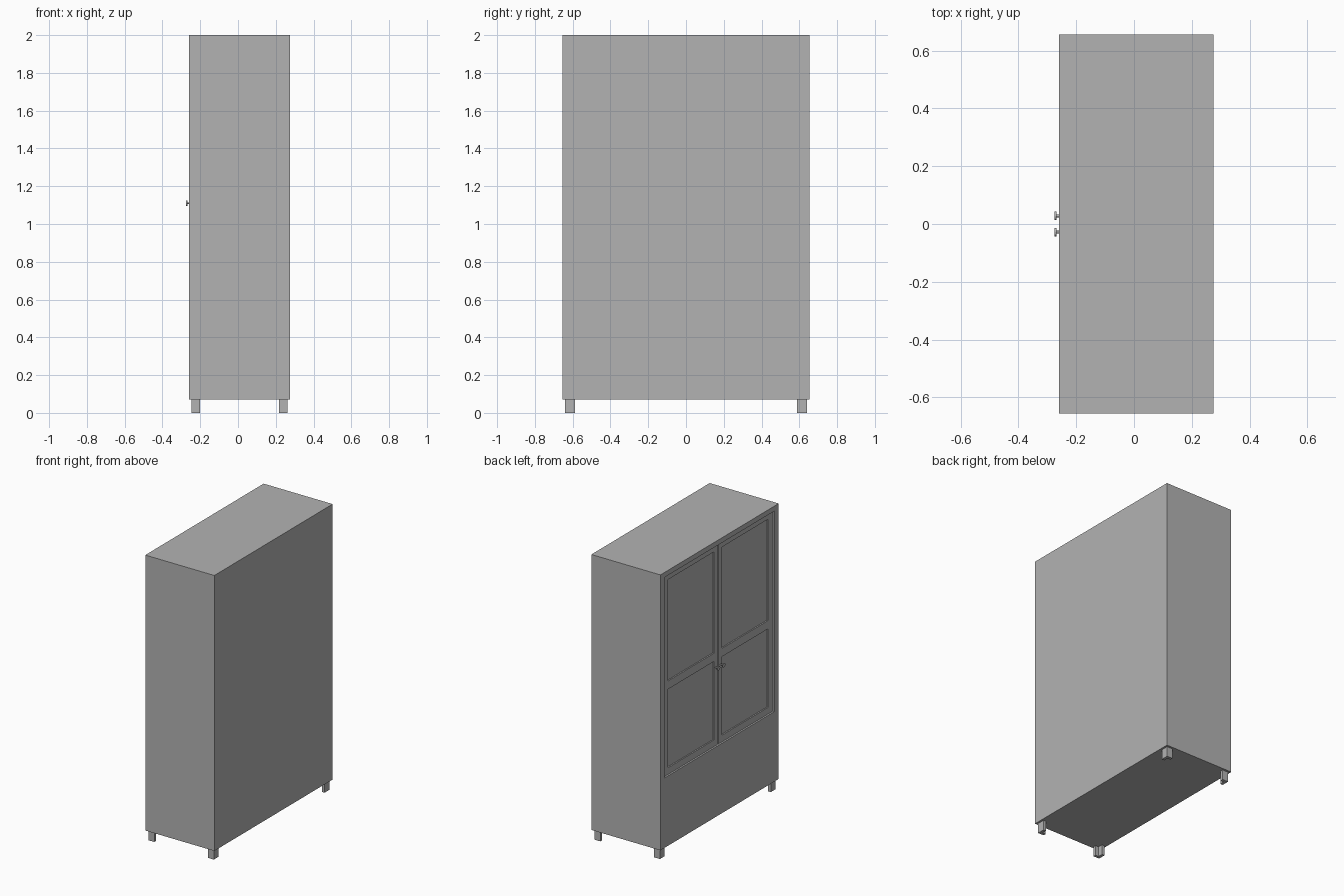
import bpy
import bmesh
from mathutils import Matrix, Vector

default = bpy.data.objects.get("Cube")
if default:
    bpy.data.objects.remove(default, do_unlink=True)

GREY = (0.45, 0.45, 0.45, 1.0)
grey = bpy.data.materials.new("plain grey")
grey.diffuse_color = GREY
grey.use_nodes = True
grey.node_tree.nodes["Principled BSDF"].inputs["Base Color"].default_value = GREY


def finish(name, bm):
    mesh = bpy.data.meshes.new(name)
    bm.to_mesh(mesh)
    bm.free()
    mesh.materials.append(grey)
    obj = bpy.data.objects.new(name, mesh)
    bpy.context.collection.objects.link(obj)
    return obj


def box(name, x, y, z):
    """Box spanning the given (low, high) ranges."""
    bm = bmesh.new()
    bmesh.ops.create_cube(bm, size=1)
    for v in bm.verts:
        v.co = Vector([(min(r), max(r))[c > 0] for r, c in zip((x, y, z), v.co)])
    return finish(name, bm)


def cut(obj, x, y, z):
    """Carve a box-shaped recess and discard the cutter."""
    cutter = box("recess_cutter", x, y, z)
    cutter.hide_render = True
    mod = obj.modifiers.new("recess", "BOOLEAN")
    mod.operation, mod.solver, mod.object = "DIFFERENCE", "EXACT", cutter
    bpy.context.view_layer.objects.active = obj
    bpy.ops.object.modifier_apply(modifier=mod.name)
    bpy.data.objects.remove(cutter, do_unlink=True)


def leg(name, sx, sy):
    """Angle-section foot with its outer corner toward the cabinet corner."""
    w, d, t, h = 0.045, 0.053, 0.02, 0.07
    profile = [(0, 0), (w, 0), (w, t), (t, t), (t, d), (0, d)]
    corner = Vector((0.0075 + sx * 0.2535, sy * 0.64, 0))
    bm = bmesh.new()
    face = bm.faces.new([bm.verts.new(corner + Vector((-sx * a, -sy * b, 0))) for a, b in profile])
    top = bmesh.ops.extrude_face_region(bm, geom=[face])["geom"]
    bmesh.ops.translate(bm, vec=(0, 0, h), verts=[g for g in top if isinstance(g, bmesh.types.BMVert)])
    bmesh.ops.recalc_face_normals(bm, faces=bm.faces)
    return finish(name, bm)


def disc(bm, x0, x1, y, z, radius):
    """Round bar running along x."""
    place = Matrix.Translation(((x0 + x1) / 2, y, z)) @ Matrix.Rotation(1.5708, 4, "Y")
    bmesh.ops.create_cone(bm, cap_ends=True, segments=16, radius1=radius, radius2=radius,
                          depth=x1 - x0, matrix=place)


# Cabinet body with a shallow door opening on the -x side
FRONT, BACK = -0.26, 0.275
body = box("cabinet_body", (FRONT, BACK), (-0.655, 0.655), (0.07, 2.0))
cut(body, (FRONT - 0.1, -0.235), (-0.607, 0.607), (0.56, 1.965))

for side, label in ((1, "far"), (-1, "near")):
    # Door with an upper and a lower sunken panel
    door = box(label + "_door", (-0.248, -0.235), (side * 0.004, side * 0.607), (0.56, 1.965))
    for low, high in ((0.607, 1.157), (1.215, 1.925)):
        cut(door, (FRONT - 0.1, -0.239), (side * 0.045, side * 0.555), (low, high))

    # Knob: thin stem with a flat round head
    bm = bmesh.new()
    disc(bm, -0.27, -0.247, side * 0.028, 1.11, 0.005)
    disc(bm, -0.275, -0.268, side * 0.028, 1.11, 0.015)
    finish(label + "_knob", bm)

    # Feet
    leg(label + "_door_side_leg", -1, side)
    leg(label + "_rear_leg", 1, side)
